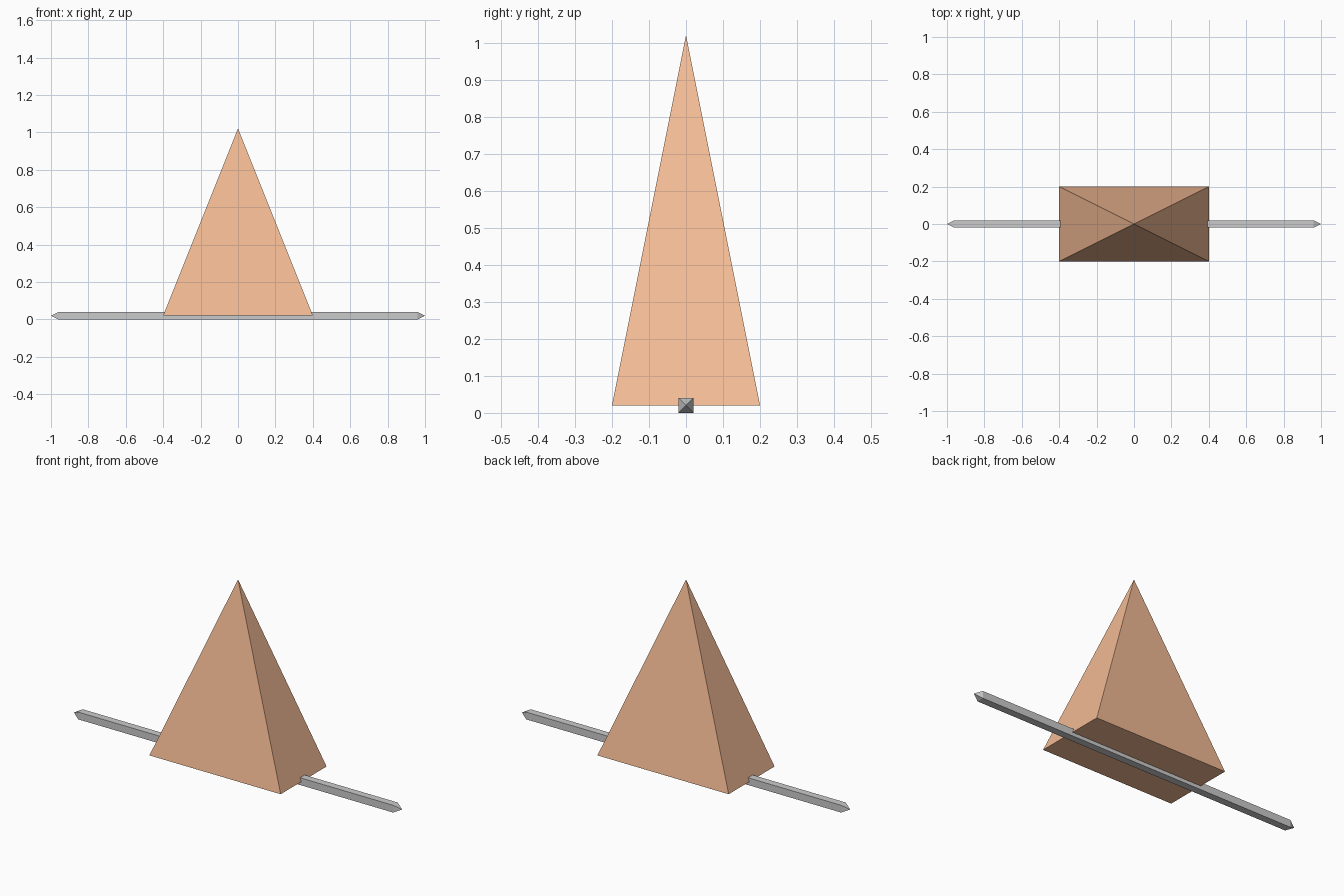
import bpy
import bmesh

if "Cube" in bpy.data.objects:
    bpy.data.objects.remove(bpy.data.objects["Cube"])


def finish(bm, name):
    bmesh.ops.recalc_face_normals(bm, faces=bm.faces)
    mesh = bpy.data.meshes.new(name)
    bm.to_mesh(mesh)
    bm.free()
    obj = bpy.data.objects.new(name, mesh)
    bpy.context.collection.objects.link(obj)
    return obj


def rectangle(bm, points):
    return [bm.verts.new(p) for p in points]


def fan(bm, ring, tip):
    apex = bm.verts.new(tip)
    for i in range(4):
        bm.faces.new((ring[i], ring[(i + 1) % 4], apex))


CORNERS = [(-1, -1), (1, -1), (1, 1), (-1, 1)]
MID_Z = 0.02

# Tall pyramid standing on the rod's centre line
bm = bmesh.new()
base = rectangle(bm, [(0.4 * a, 0.2 * b, MID_Z) for a, b in CORNERS])
bm.faces.new(base)
fan(bm, base, (0, 0, 1.02))
pyramid = finish(bm, "pyramid")
mat = bpy.data.materials.new("orange")
mat.diffuse_color = (0.9, 0.5, 0.3, 1)
mat.use_nodes = True
mat.node_tree.nodes["Principled BSDF"].inputs["Base Color"].default_value = mat.diffuse_color
pyramid.data.materials.append(mat)

# Square rod with pointed ends
bm = bmesh.new()
rings = []
for side in (-1, 1):
    ring = rectangle(bm, [(0.96 * side, 0.02 * a, MID_Z + 0.02 * b) for a, b in CORNERS])
    fan(bm, ring, (side, 0, MID_Z))
    rings.append(ring)
for i in range(4):
    j = (i + 1) % 4
    bm.faces.new((rings[0][i], rings[0][j], rings[1][j], rings[1][i]))
finish(bm, "pointed_rod")
